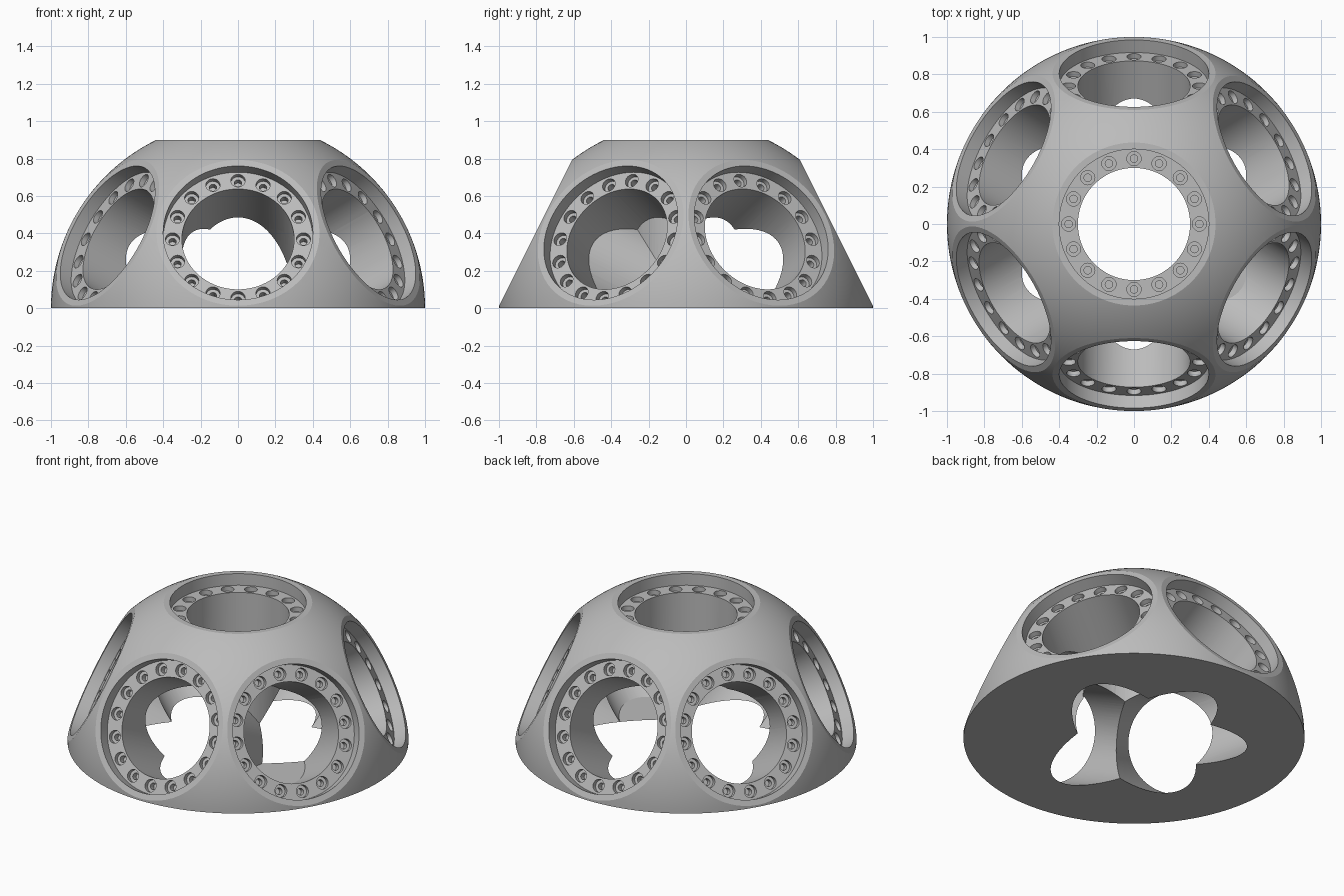
import bpy, bmesh
from math import sin, cos, pi, atan, radians
from mathutils import Matrix, Vector

if "Cube" in bpy.data.objects:
    bpy.data.objects.remove(bpy.data.objects["Cube"], do_unlink=True)

BORE, POCKET, BOLT_RING = 0.30, 0.40, 0.35     # port radii
RIM, FLANGE = 0.90, 0.825                      # distances from the centre
BOLTS = 16


def lathe(bm, profile, steps, matrix=Matrix()):
    """Spin an (r, z) profile about z into a closed solid, then place it."""
    part = bmesh.new()
    verts = [part.verts.new((r, 0, z)) for r, z in profile]
    edges = [part.edges.new(pair) for pair in zip(verts, verts[1:])]
    bmesh.ops.spin(part, geom=verts + edges, cent=(0, 0, 0), axis=(0, 0, 1),
                   angle=2 * pi, steps=steps, use_merge=True)
    bmesh.ops.remove_doubles(part, verts=part.verts, dist=1e-5)
    bmesh.ops.recalc_face_normals(part, faces=part.faces)
    part.transform(matrix)
    mesh = bpy.data.meshes.new("temp")
    part.to_mesh(mesh)
    part.free()
    bm.from_mesh(mesh)
    bpy.data.meshes.remove(mesh)


def make_object(name, bm):
    mesh = bpy.data.meshes.new(name)
    bm.to_mesh(mesh)
    bm.free()
    ob = bpy.data.objects.new(name, mesh)
    bpy.context.collection.objects.link(ob)
    return ob


# Solid half ball
bm = bmesh.new()
arc = [(cos(i * pi / 96), sin(i * pi / 96)) for i in range(48)]
lathe(bm, [(0, 0)] + arc + [(0, 1)], 144)
dome = make_object("port_dome", bm)

# Port directions: one straight up, six leaning outward around the sides
lean = pi / 2 - atan(0.5)
ports = [Matrix()] + [Matrix.Rotation(radians(60 * k), 4, 'Z') @ Matrix.Rotation(lean, 4, 'X')
                      for k in range(6)]

# Each port cutter makes the flat rim, the pocket and the through bore
port_profile = [(0, -0.1), (BORE, -0.1), (BORE, FLANGE), (POCKET, FLANGE),
                (POCKET, RIM), (0.6, RIM), (0.6, 1.2), (0, 1.2)]
# Stepped bolt hole, measured from the flange face
hole_profile = [(0, -0.07), (0.02, -0.07), (0.02, -0.03), (0.038, -0.03),
                (0.038, 0.02), (0, 0.02)]

cutters = []
holes = bmesh.new()
for i, port in enumerate(ports):
    bm = bmesh.new()
    lathe(bm, port_profile, 96, port)
    cutters.append(make_object(f"port_cutter_{i}", bm))
    for b in range(BOLTS):
        a = 2 * pi * b / BOLTS
        spot = Vector((BOLT_RING * cos(a), BOLT_RING * sin(a), FLANGE))
        lathe(holes, hole_profile, 20, port @ Matrix.Translation(spot))
cutters.append(make_object("bolt_hole_cutter", holes))

# Cut everything out of the dome and bake the result
for cutter in cutters:
    cutter.hide_render = True
    mod = dome.modifiers.new(cutter.name, 'BOOLEAN')
    mod.operation = 'DIFFERENCE'
    mod.solver = 'EXACT'
    mod.object = cutter
graph = bpy.context.evaluated_depsgraph_get()
baked = bpy.data.meshes.new_from_object(dome.evaluated_get(graph))
dome.modifiers.clear()
dome.data = baked
baked.name = "port_dome"
for cutter in cutters:
    bpy.data.objects.remove(cutter, do_unlink=True)

# Plain grey finish
grey = bpy.data.materials.new("plain_grey")
grey.use_nodes = True
colour = (0.5, 0.5, 0.5, 1)
grey.diffuse_color = colour
grey.node_tree.nodes["Principled BSDF"].inputs["Base Color"].default_value = colour
baked.materials.clear()
baked.materials.append(grey)

bpy.ops.object.select_all(action='DESELECT')
dome.select_set(True)
bpy.context.view_layer.objects.active = dome
bpy.ops.object.shade_smooth_by_angle(angle=radians(20))
